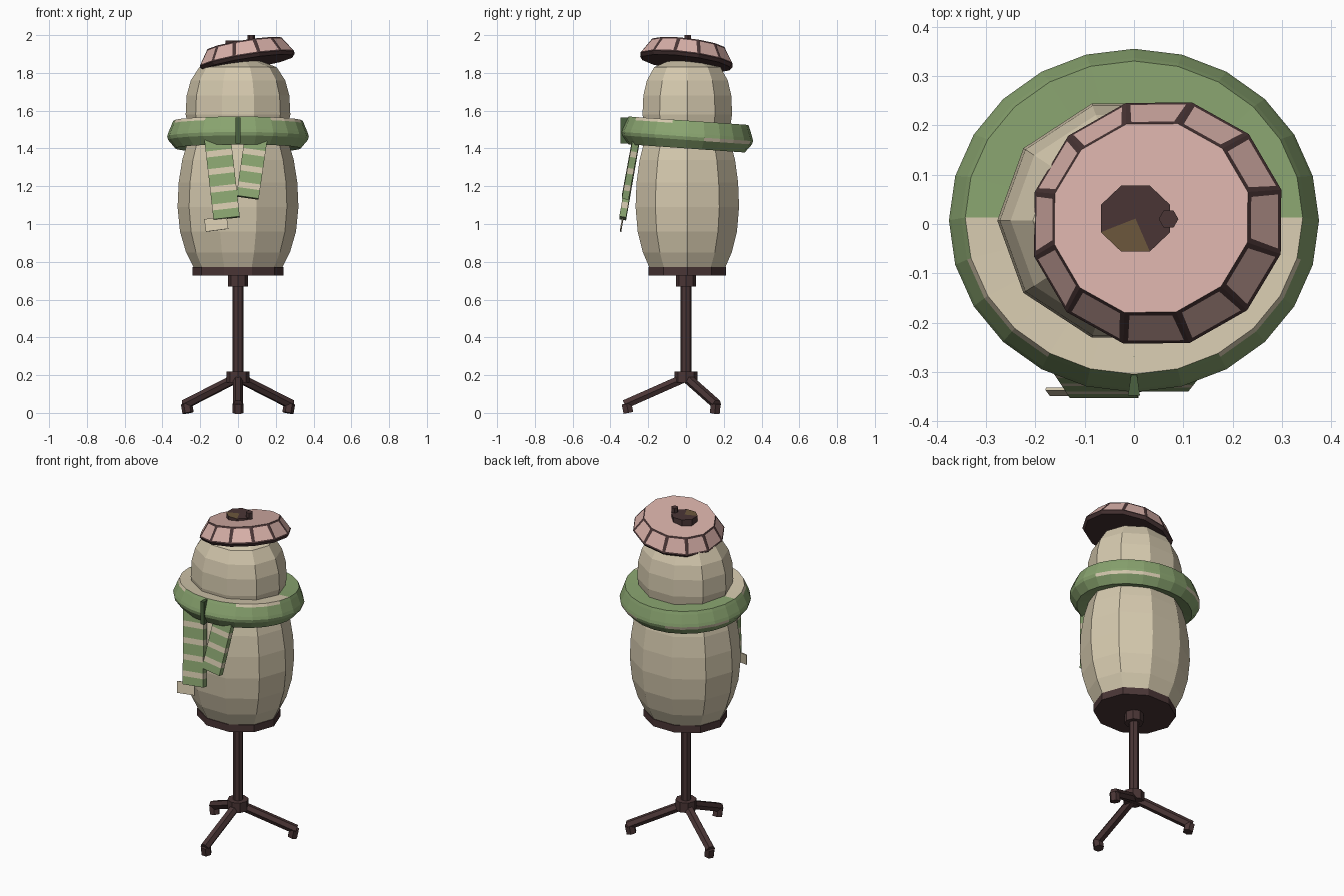
import bpy, bmesh, math
from mathutils import Vector, Matrix

if "Cube" in bpy.data.objects:
    bpy.data.objects.remove(bpy.data.objects["Cube"])


def material(name, rgb):
    m = bpy.data.materials.new(name)
    m.use_nodes = True
    m.diffuse_color = (*rgb, 1)
    m.node_tree.nodes["Principled BSDF"].inputs["Base Color"].default_value = (*rgb, 1)
    return m


cream = material("cream_cloth", (0.66, 0.58, 0.42))
green = material("green_wool", (0.25, 0.37, 0.16))
shade = material("deep_green", (0.07, 0.12, 0.05))
pink = material("pink_felt", (0.68, 0.43, 0.39))
dark = material("dark_wood", (0.068, 0.036, 0.036))
brown = material("worn_brown", (0.15, 0.095, 0.045))


def finish(name, bm, mats, matrix=None):
    bmesh.ops.recalc_face_normals(bm, faces=bm.faces)
    mesh = bpy.data.meshes.new(name)
    bm.to_mesh(mesh)
    bm.free()
    for m in mats:
        mesh.materials.append(m)
    ob = bpy.data.objects.new(name, mesh)
    if matrix:
        ob.matrix_world = matrix
    bpy.context.collection.objects.link(ob)
    return ob


def lathe(profile, sides, depth=1.0, phase=0.0, closed=False):
    """Sweep (radius, height) points around z; depth scales y."""
    bm = bmesh.new()
    rings = []
    for r, z in profile:
        angles = [phase + math.tau * i / sides for i in range(sides)]
        rings.append([bm.verts.new((r * math.cos(a), r * depth * math.sin(a), z)) for a in angles])
    pairs = list(zip(rings, rings[1:]))
    if closed:
        pairs.append((rings[-1], rings[0]))
    for a, b in pairs:
        for i in range(sides):
            j = (i + 1) % sides
            bm.faces.new((a[i], a[j], b[j], b[i]))
    if not closed:
        bm.faces.new(rings[0])
        bm.faces.new(rings[-1])
    bmesh.ops.recalc_face_normals(bm, faces=bm.faces)
    return bm


def rod(name, start, end, radius, sides=6):
    a, b = Vector(start), Vector(end)
    bm = lathe([(radius, 0), (radius, (b - a).length)], sides)
    turn = (b - a).to_track_quat('Z', 'Y').to_matrix().to_4x4()
    return finish(name, bm, [dark], Matrix.Translation(a) @ turn)


# Tripod stand
rod("pole", (0, 0, 0.18), (0, 0, 0.74), 0.029, 8)
rod("stand_hub", (0, 0, 0.16), (0, 0, 0.22), 0.06, 8)
rod("pole_collar", (0, 0, 0.67), (0, 0, 0.74), 0.053, 8)
for label, deg in (("front", -90), ("left", 30), ("right", 150)):
    out = Vector((math.cos(math.radians(deg)), math.sin(math.radians(deg)), 0))
    rod(label + "_leg", out * 0.02 + Vector((0, 0, 0.18)), out * 0.325 + Vector((0, 0, 0.045)), 0.027)
    rod(label + "_foot", out * 0.305, out * 0.315 + Vector((0, 0, 0.05)), 0.03)

# Padded body and head in one lathe
body_profile = [(0.232, 0.765), (0.275, 0.85), (0.307, 0.96), (0.32, 1.09), (0.314, 1.22),
                (0.295, 1.34), (0.265, 1.44), (0.262, 1.5), (0.277, 1.58), (0.272, 1.68),
                (0.25, 1.76), (0.205, 1.83), (0.1, 1.87)]
back_shift = Matrix.Translation((0, 0.007, 0))
finish("body", lathe(body_profile, 10, 0.9), [cream], back_shift)
finish("base_plate", lathe([(0.24, 0.728), (0.24, 0.772)], 10, 0.9), [dark], back_shift)

# Tilted scarf ring
scarf = lathe([(0.24, -0.05), (0.332, -0.075), (0.37, -0.03), (0.375, -0.012),
               (0.37, 0.005), (0.35, 0.055), (0.342, 0.072), (0.24, 0.068)], 24, 0.93, closed=True)
for f in scarf.faces:
    c = f.calc_center_median()
    top = f.normal.z > 0.8 and c.z > 0
    upper_edge = c.z > 0.058 and not top and c.y < -0.1 and abs(c.x) > 0.15
    lower_patch = -0.025 < c.z < -0.015 and abs(c.x) > 0.12 and c.y > 0.08
    f.material_index = 1 if (top and c.y < 0) or upper_edge or lower_patch else 0
tilt = Matrix.Translation((0, 0.008, 1.475)) @ Matrix.Rotation(-math.atan(0.07), 4, 'X')
finish("scarf_ring", scarf, [green, cream], tilt)
finish("scarf_fold", lathe([(0.014, 1.425), (0.014, 1.565)], 3, 4.0, math.pi / 2),
       [shade], Matrix.Translation((0, -0.32, 0)))


# Striped scarf tails
def tail(name, top, bottom, width, stripes, thickness=0.036):
    top, bottom = Vector(top), Vector(bottom)
    along = (bottom - top).normalized()
    side = Vector((-along.z, 0, along.x)).normalized() * width / 2
    face = along.cross(side).normalized() * thickness / 2
    cuts = [0.0]
    for k in range(stripes):
        cuts += [(k + 0.66) / (stripes + 0.5), (k + 1) / (stripes + 0.5)]
    cuts.append(1.0)
    bm = bmesh.new()
    rings = []
    for t in cuts:
        p = top.lerp(bottom, t)
        rings.append([bm.verts.new(p + side * u + face * v)
                      for u, v in ((-1, -1), (1, -1), (1, 1), (-1, 1))])
    for n, (a, b) in enumerate(zip(rings, rings[1:])):
        for i in range(4):
            j = (i + 1) % 4
            bm.faces.new((a[i], a[j], b[j], b[i])).material_index = n % 2
    bm.faces.new(rings[0])
    bm.faces.new(rings[-1])
    finish(name, bm, [green, cream])


tail("long_scarf_tail", (-0.108, -0.262, 1.45), (-0.06, -0.335, 1.03), 0.14, 4)
tail("short_scarf_tail", (0.095, -0.265, 1.45), (0.05, -0.322, 1.14), 0.12, 3)
tag = bmesh.new()
bmesh.ops.create_cube(tag, size=1, matrix=Matrix.Diagonal((0.12, 0.006, 0.068, 1)))
finish("scarf_tag", tag, [cream], Matrix.Translation((-0.115, -0.34, 1.0))
       @ Matrix.Rotation(-0.13, 4, 'Y') @ Matrix.Rotation(-0.17, 4, 'X'))

# Tilted cap with inset panels round its side
cap = lathe([(0.248, -0.018), (0.262, 0.0), (0.205, 0.085)], 12, 0.97, math.pi / 12)
panels = [f for f in cap.faces if 0.02 < f.calc_center_median().z < 0.06]
bmesh.ops.inset_individual(cap, faces=panels, thickness=0.014)
for f in cap.faces:
    f.material_index = 1 if f in panels or f.normal.z > 0.95 else 0
normal = Vector((-0.15, 0.12, 1)).to_track_quat('Z', 'Y').to_euler()
lean = Vector((0, 0, 1)).rotation_difference(Vector((-0.16, 0.12, 1))).to_matrix().to_4x4()
finish("cap", cap, [dark, pink], Matrix.Translation((0.048, 0.002, 1.868)) @ lean)

# Upright neck knob and its peg
knob = lathe([(0.076, 1.9), (0.076, 1.972)], 8, 0.95, math.pi / 8)
lid = [f for f in knob.faces if f.normal.z > 0.9]
bmesh.ops.poke(knob, faces=lid)
for f in knob.faces:
    c = f.calc_center_median()
    f.material_index = 1 if c.z > 1.96 and c.x < 0.01 and c.y < -0.03 else 0
finish("top_knob", knob, [dark, brown], Matrix.Translation((0.003, 0.011, 0)))
rod("top_peg", (0.07, 0.01, 1.93), (0.07, 0.01, 2.0), 0.02)
